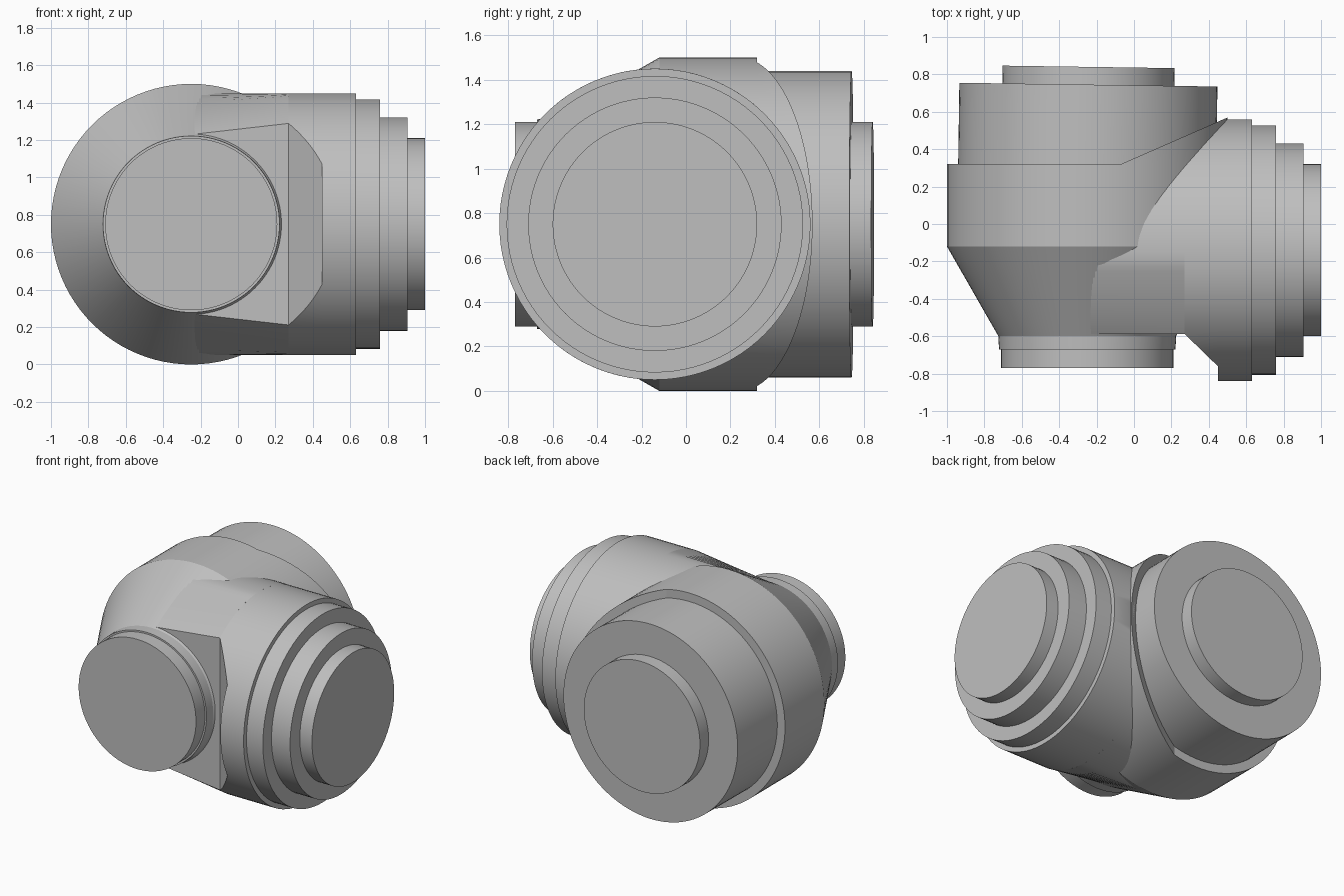
import bpy, bmesh, math
from mathutils import Vector, Matrix

if "Cube" in bpy.data.objects:
    bpy.data.objects.remove(bpy.data.objects["Cube"])

# One neutral grey for the whole housing
GREY = (0.52, 0.52, 0.52, 1)
grey = bpy.data.materials.new("housing grey")
grey.use_nodes = True
grey.diffuse_color = GREY
grey.node_tree.nodes["Principled BSDF"].inputs["Base Color"].default_value = GREY

SEG = 96
BODY_X, BRANCH_Y, MID_Z = -0.25, -0.14, 0.75
BODY_R, NECK_R, BRANCH_R = 0.75, 0.475, 0.70
CONE_BACK, CONE_FRONT, FLAT_Y = -0.12, -0.60, -0.587
BEVEL_START, BEVEL_END = 0.27, 0.45
# Oblique plane that trims the back of the junction
TRIM_A, TRIM_B = Vector((-0.07, 0.32, 0)), Vector((0.49, 0.565, 0))


def plane_through(a, b):
    """Upright plane through two points; its normal is on the left of a to b."""
    d = b - a
    return a, Vector((-d.y, d.x, 0)).normalized()


BACK_TRIM = plane_through(TRIM_A, TRIM_B)


def cut(bm, plane):
    """Remove everything on the normal side of the plane and cap the cut."""
    geom = bm.verts[:] + bm.edges[:] + bm.faces[:]
    res = bmesh.ops.bisect_plane(bm, geom=geom, plane_co=plane[0],
                                 plane_no=plane[1], clear_outer=True)
    edges = [e for e in res["geom_cut"]
             if isinstance(e, bmesh.types.BMEdge) and e.is_boundary]
    if edges:
        bmesh.ops.edgeloop_fill(bm, edges=edges)


def loft(name, rings, cuts=(), turn=None):
    """Skin a row of equal rings, cap both ends, trim and finish."""
    bm = bmesh.new()
    rows = [[bm.verts.new(p) for p in ring] for ring in rings]
    n = len(rows[0])
    for a, b in zip(rows, rows[1:]):
        for i in range(n):
            j = (i + 1) % n
            bm.faces.new((a[i], a[j], b[j], b[i]))
    bm.faces.new(rows[0])
    bm.faces.new(rows[-1])
    for plane in cuts:
        cut(bm, plane)
    bmesh.ops.recalc_face_normals(bm, faces=bm.faces)
    if turn:
        bm.transform(turn)
    mesh = bpy.data.meshes.new(name)
    bm.to_mesh(mesh)
    bm.free()
    mesh.materials.append(grey)
    obj = bpy.data.objects.new(name, mesh)
    bpy.context.collection.objects.link(obj)
    bpy.ops.object.select_all(action="DESELECT")
    obj.select_set(True)
    bpy.context.view_layer.objects.active = obj
    bpy.ops.object.shade_smooth_by_angle(angle=math.radians(25))
    return obj


def ring(axis, pos, r):
    pts = []
    for i in range(SEG):
        t = math.tau * i / SEG
        u, w = r * math.cos(t), MID_Z + r * math.sin(t)
        pts.append((pos, BRANCH_Y + u, w) if axis == "x" else (BODY_X + u, pos, w))
    return pts


def turned(name, axis, stations, cuts=(), turn=None):
    return loft(name, [ring(axis, p, r) for p, r in stations], cuts, turn)


# Main body with its front cone
turned("main_body", "y", [(CONE_FRONT, NECK_R), (CONE_BACK, BODY_R), (TRIM_A.y, BODY_R)])

# Wedge of the body running back to the oblique trim
turned("body_wedge", "y", [(TRIM_A.y, BODY_R), (0.6, BODY_R)], [BACK_TRIM])

# Front neck and cap
turned("front_neck", "y", [(-0.67, 0.472), (CONE_FRONT, NECK_R)])
turned("front_cap", "y", [(-0.77, 0.46), (-0.66, 0.46)])

# Rear drum and cap, very slightly skewed
pivot = Matrix.Translation((BODY_X, 0.32, 0))
skew = pivot @ Matrix.Rotation(-0.0145, 4, "Z") @ pivot.inverted()
turned("rear_drum", "y", [(0.31, 0.69), (0.745, 0.69)], turn=skew)
turned("rear_cap", "y", [(0.73, 0.46), (0.84, 0.46)], turn=skew)


# Root of the side branch, blending from the cone profile to a flat-fronted round
def root_ring(x, blend):
    start = math.acos((BRANCH_Y - FLAT_Y) / BRANCH_R)
    half = []
    for i in range(SEG // 2):
        t = start + (math.pi - 0.01 - start) * i / (SEG // 2 - 1)
        y, h = BRANCH_Y - BRANCH_R * math.cos(t), BRANCH_R * math.sin(t)
        f = max(0, (CONE_BACK - y) / (CONE_BACK - CONE_FRONT))
        cone = BODY_R + (NECK_R - BODY_R) * f
        half.append((y, h + (min(h, cone - 0.003) - h) * blend))
    return ([(x, y, MID_Z + h) for y, h in half]
            + [(x, y, MID_Z - h) for y, h in reversed(half)])


loft("branch_root", [root_ring(BODY_X, 1), root_ring(BEVEL_START, 0)], [BACK_TRIM])

# Bevelled shoulder, then the full round collar of the branch
bevel = plane_through(Vector((BEVEL_END, -0.762, 0)), Vector((BEVEL_START, FLAT_Y, 0)))
bevel = (bevel[0], bevel[1] if bevel[1].y < 0 else -bevel[1])
turned("branch_shoulder", "x", [(BEVEL_START, BRANCH_R), (BEVEL_END, BRANCH_R)],
       [bevel, BACK_TRIM])
turned("branch_collar", "x", [(BEVEL_END, BRANCH_R), (0.632, BRANCH_R)], [BACK_TRIM])

# Stepped end of the branch
for name, x0, x1, r in (("large_step", 0.62, 0.76, 0.667),
                        ("middle_step", 0.75, 0.905, 0.57),
                        ("end_cap", 0.895, 1.0, 0.46)):
    turned("branch_" + name, "x", [(x0, r), (x1, r)])
